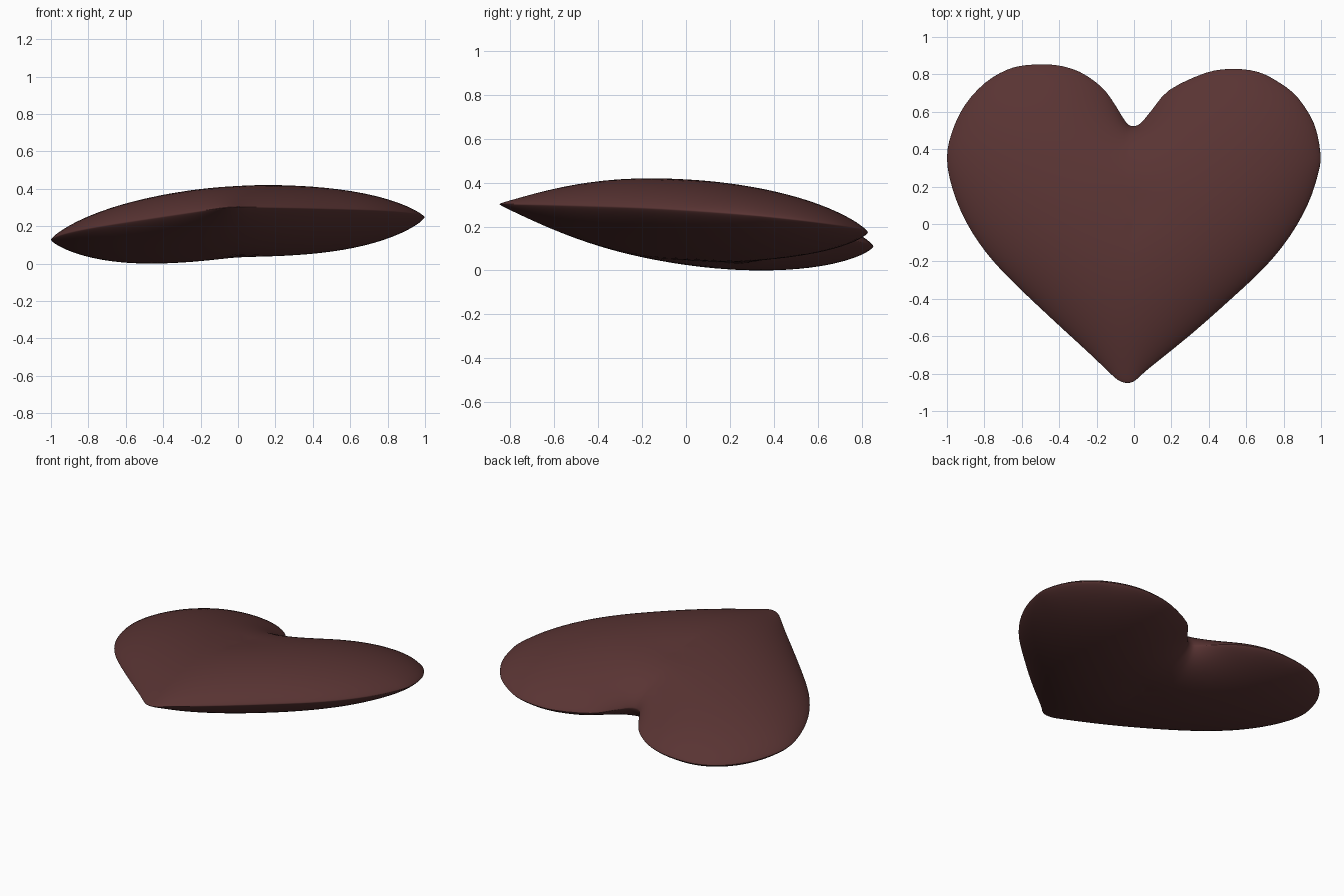
import bpy, bmesh, math
from mathutils import Vector

if "Cube" in bpy.data.objects:
    bpy.data.objects.remove(bpy.data.objects["Cube"])

# Heart outline seen from above, anticlockwise from the notch
OUT = [(-.005, .523), (-.043, .545), (-.118, .663), (-.18, .738), (-.29, .813), (-.42, .85),
       (-.57, .85), (-.68, .824), (-.797, .754), (-.904, .636), (-.973, .492), (-1, .35),
       (-.97, .187), (-.9, .016), (-.797, -.144), (-.663, -.294), (-.45, -.497), (-.235, -.695),
       (-.118, -.807), (-.075, -.84), (-.03, -.85), (.01, -.834), (.07, -.78), (.3, -.594),
       (.513, -.406), (.70, -.23), (.834, -.064), (.93, .107), (.984, .267), (.997, .374),
       (.963, .535), (.877, .674), (.78, .754), (.663, .813), (.524, .829), (.38, .807),
       (.19, .717), (.096, .61), (.037, .54)]
SUB, RINGS = 3, 22
CENTRE = Vector((0, 0.05))
PEAK, POWER, FLAT = 0.183, 0.78, 5.0


def catmull(pts, sub):
    res, n = [], len(pts)
    for i in range(n):
        a, b, c, d = (Vector(pts[(i + k) % n]) for k in (-1, 0, 1, 2))
        for s in range(sub):
            t = s / sub
            res.append(0.5 * (2 * b + (c - a) * t + (2 * a - 5 * b + 4 * c - d) * t * t
                              + (3 * b - a - 3 * c + d) * t ** 3))
    return res


rim = catmull(OUT, SUB)
N = len(rim)

# Flat disc of rings, tighter towards the rim
pts = [CENTRE.copy()]
for r in range(1, RINGS + 1):
    t = math.sin(math.pi / 2 * r / RINGS)
    pts += [CENTRE.lerp(p, t) for p in rim]


def vid(r, j):
    return 0 if r == 0 else 1 + (r - 1) * N + j % N


tris, faces = [], []
for r in range(RINGS):
    for j in range(N):
        a, b, c, d = vid(r, j), vid(r + 1, j), vid(r + 1, j + 1), vid(r, j + 1)
        tris.append((a, b, c))
        if r:
            tris.append((a, c, d))
            faces.append((a, b, c, d))
        else:
            faces.append((a, b, c))

# Inflate: membrane under pressure, fixed at the rim
nbr = [dict() for _ in pts]
area = [0.0] * len(pts)
for t in tris:
    for k in range(3):
        i, j, o = t[k], t[(k + 1) % 3], t[(k + 2) % 3]
        e, f = pts[i] - pts[o], pts[j] - pts[o]
        cr = abs(e.x * f.y - e.y * f.x)
        w = 0.5 * e.dot(f) / max(cr, 1e-9)
        nbr[i][j] = nbr[i].get(j, 0) + w
        nbr[j][i] = nbr[j].get(i, 0) + w
        area[i] += cr / 6
inner = len(pts) - N
rows = [(list(nbr[i].items()), sum(nbr[i].values()) + FLAT * area[i]) for i in range(inner)]
u = [0.0] * len(pts)
for _ in range(350):
    for i in range(inner):
        items, diag = rows[i]
        s = area[i]
        for j, w in items:
            s += w * u[j]
        u[i] += 1.8 * (s / diag - u[i])
top = max(u)
h = [PEAK * (max(v, 0) / top) ** POWER for v in u]


# Pillow: both sides of the tilted middle plane
def plane(p):
    return 0.238 + 0.06 * p.x - 0.097 * p.y


bm = bmesh.new()
up = [bm.verts.new((p.x, p.y, plane(p) + h[i])) for i, p in enumerate(pts)]
low = [bm.verts.new((p.x, p.y, plane(p) - h[i])) if i < inner else up[i]
       for i, p in enumerate(pts)]
for f in faces:
    bm.faces.new([up[i] for i in f])
    bm.faces.new([low[i] for i in reversed(f)])
bmesh.ops.recalc_face_normals(bm, faces=bm.faces[:])
zmin = min(v.co.z for v in bm.verts)
for v in bm.verts:
    v.co.z -= zmin
for f in bm.faces:
    f.smooth = True
me = bpy.data.meshes.new("heart_pillow")
bm.to_mesh(me)
bm.free()
ob = bpy.data.objects.new("heart_pillow", me)
bpy.context.collection.objects.link(ob)

mat = bpy.data.materials.new("dark reddish brown")
mat.diffuse_color = (0.1, 0.034, 0.033, 1)
mat.use_nodes = True
mat.node_tree.nodes["Principled BSDF"].inputs["Base Color"].default_value = mat.diffuse_color
me.materials.append(mat)
